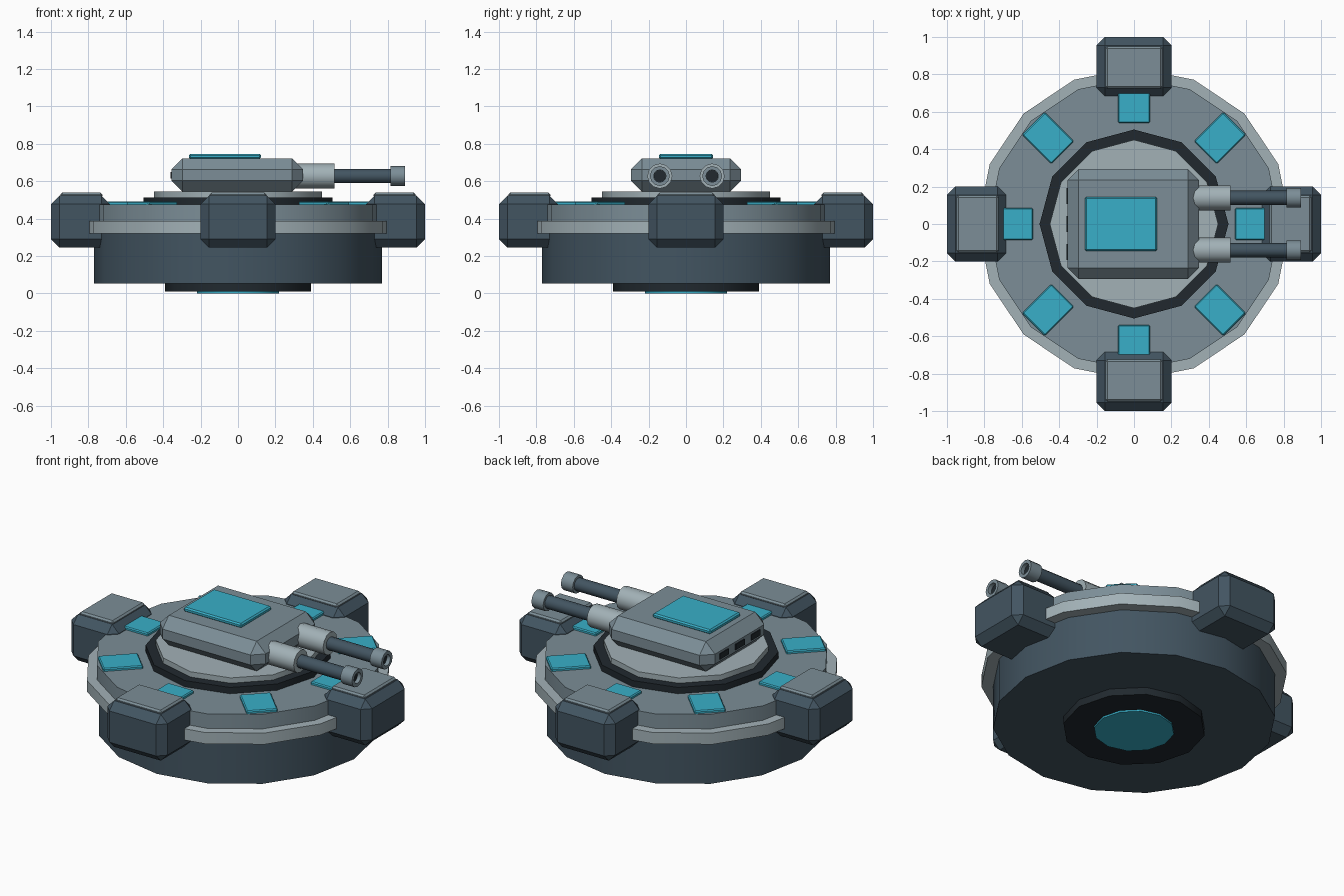
import bpy, bmesh, math
from mathutils import Matrix, Vector

if "Cube" in bpy.data.objects:
    bpy.data.objects.remove(bpy.data.objects["Cube"])


def material(name, rgb):
    m = bpy.data.materials.new(name)
    m.diffuse_color = (*rgb, 1)
    m.use_nodes = True
    m.node_tree.nodes["Principled BSDF"].inputs["Base Color"].default_value = m.diffuse_color
    return m


HULL = material("slate", (0.055, 0.09, 0.12))
MID = material("blue_grey", (0.20, 0.27, 0.31))
LIGHT = material("pale_grey", (0.36, 0.44, 0.47))
DARK = material("near_black", (0.015, 0.022, 0.028))
CYAN = material("cyan", (0.04, 0.43, 0.58))


def finish(bm, name, mat, smooth=False):
    bmesh.ops.recalc_face_normals(bm, faces=bm.faces)
    me = bpy.data.meshes.new(name)
    bm.to_mesh(me)
    bm.free()
    me.materials.append(mat)
    ob = bpy.data.objects.new(name, me)
    bpy.context.collection.objects.link(ob)
    if smooth:
        bpy.ops.object.select_all(action='DESELECT')
        ob.select_set(True)
        bpy.context.view_layer.objects.active = ob
        bpy.ops.object.shade_smooth_by_angle(angle=math.radians(35))
    return ob


def box(name, centre, size, mat, bevel=0.0, angle=0.0):
    """Chamfered box, turned about the world z axis by angle."""
    bm = bmesh.new()
    bmesh.ops.create_cube(bm, size=1)
    bmesh.ops.scale(bm, vec=size, verts=bm.verts)
    if bevel:
        bmesh.ops.bevel(bm, geom=bm.edges[:], offset=bevel, segments=1,
                        affect='EDGES', profile=0.5)
    bmesh.ops.translate(bm, vec=centre, verts=bm.verts)
    bmesh.ops.rotate(bm, cent=(0, 0, 0), matrix=Matrix.Rotation(angle, 3, 'Z'),
                     verts=bm.verts)
    return finish(bm, name, mat)


def lathe(name, profile, sides, mat, matrix=Matrix()):
    """Revolve (radius, height) points about z, closing both ends."""
    bm = bmesh.new()
    rings = []
    for r, h in profile:
        rings.append([bm.verts.new(matrix @ Vector((
            r * math.cos(2 * math.pi * i / sides),
            r * math.sin(2 * math.pi * i / sides), h))) for i in range(sides)])
    for a, b in zip(rings, rings[1:]):
        for i in range(sides):
            j = (i + 1) % sides
            bm.faces.new((a[i], a[j], b[j], b[i]))
    bm.faces.new(rings[0])
    bm.faces.new(rings[-1])
    return finish(bm, name, mat, True)


# Stacked round body: name, radius, bottom, top, sides, material
for name, r, z0, z1, n, mat in [
        ("bottom_lens", 0.22, 0.0, 0.03, 12, CYAN),
        ("bottom_collar", 0.39, 0.01, 0.06, 12, DARK),
        ("hull", 0.77, 0.053, 0.34, 16, HULL),
        ("rim_band", 0.835, 0.32, 0.388, 16, LIGHT),
        ("upper_deck", 0.78, 0.385, 0.475, 16, MID),
        ("turret_ring", 0.505, 0.47, 0.513, 12, DARK),
        ("turret_plate", 0.45, 0.50, 0.545, 12, LIGHT)]:
    lathe(name, [(r, z0), (r, z1)], n, mat)

# Four outer pods with hatches
for k in range(4):
    a = k * math.pi / 2
    box(f"pod_{k}", (0.842, 0, 0.384), (0.316, 0.40, 0.278), HULL, 0.045, a)
    box(f"pod_hatch_{k}", (0.837, 0, 0.526), (0.225, 0.305, 0.026), MID, 0.01, a)

# Eight deck panels
for k in range(8):
    box(f"deck_panel_{k}", (0.65, 0, 0.48), (0.22, 0.172, 0.024), CYAN, 0.006,
        k * math.pi / 4)

# Turret, roof panel and rear vents
box("turret", (-0.004, 0, 0.633), (0.704, 0.588, 0.18), MID, 0.06)
box("turret_roof_panel", (-0.07, 0, 0.733), (0.385, 0.29, 0.028), CYAN, 0.008)
for k in (-1, 0, 1):
    box(f"rear_vent_{k + 1}", (-0.352, 0.15 * k, 0.633), (0.018, 0.085, 0.035), DARK)

# Twin guns pointing along +x
for side, y in (("left", 0.14), ("right", -0.14)):
    m = Matrix.Translation((0, y, 0.628)) @ Matrix.Rotation(math.pi / 2, 4, 'Y')
    lathe(f"{side}_gun_sleeve", [(0.067, 0.27), (0.067, 0.515)], 12, LIGHT, m)
    lathe(f"{side}_gun_barrel", [(0.038, 0.50), (0.038, 0.83)], 12, HULL, m)
    lathe(f"{side}_gun_muzzle", [(0.053, 0.815), (0.053, 0.893), (0.033, 0.893),
                                 (0.033, 0.85)], 12, MID, m)
    lathe(f"{side}_gun_bore", [(0.0325, 0.84), (0.0325, 0.87)], 12, DARK, m)
